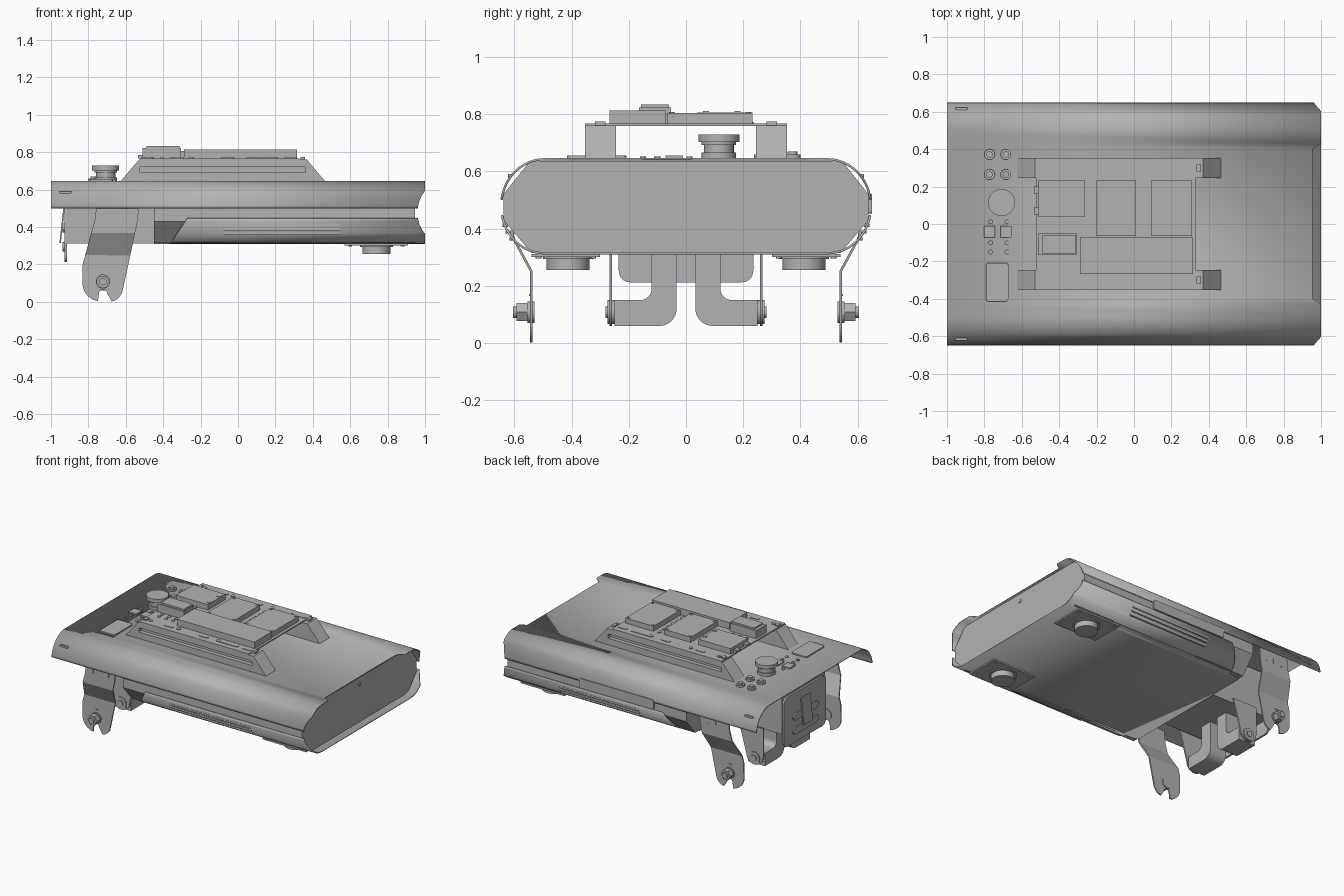
import bpy, bmesh, math
from mathutils import Vector

if "Cube" in bpy.data.objects:
    bpy.data.objects.remove(bpy.data.objects["Cube"], do_unlink=True)

grey = bpy.data.materials.new("plain_grey")
grey.use_nodes = True
grey.diffuse_color = (0.45, 0.45, 0.45, 1)
for node in grey.node_tree.nodes:
    if node.type == 'BSDF_PRINCIPLED':
        node.inputs["Base Color"].default_value = grey.diffuse_color


def finish(name, bm, smooth=True, thickness=0):
    bmesh.ops.recalc_face_normals(bm, faces=bm.faces)
    mesh = bpy.data.meshes.new(name)
    bm.to_mesh(mesh)
    bm.free()
    mesh.materials.append(grey)
    ob = bpy.data.objects.new(name, mesh)
    bpy.context.collection.objects.link(ob)
    if thickness:
        mod = ob.modifiers.new("sheet", 'SOLIDIFY')
        mod.thickness = thickness
        mod.offset = 0
    if smooth:
        bpy.ops.object.select_all(action='DESELECT')
        ob.select_set(True)
        bpy.context.view_layer.objects.active = ob
        bpy.ops.object.shade_smooth_by_angle(angle=math.radians(30))
    return ob


def place(axis, u, v, w):
    return {'x': Vector((w, u, v)), 'y': Vector((u, w, v)), 'z': Vector((u, v, w))}[axis]


def prism(name, pts, axis, a, b, smooth=True):
    """Extrude a flat outline along an axis from a to b."""
    bm = bmesh.new()
    face = bm.faces.new([bm.verts.new(place(axis, u, v, a)) for u, v in pts])
    ext = bmesh.ops.extrude_face_region(bm, geom=[face])
    shift = place(axis, 0, 0, b - a)
    bmesh.ops.translate(bm, vec=shift, verts=[g for g in ext["geom"] if isinstance(g, bmesh.types.BMVert)])
    return finish(name, bm, smooth)


def rect(u0, u1, v0, v1):
    return [(u0, v0), (u1, v0), (u1, v1), (u0, v1)]


def arc(cu, cv, r, a0, a1, n=8):
    angles = [math.radians(a0 + (a1 - a0) * i / n) for i in range(n + 1)]
    return [(cu + r * math.cos(t), cv + r * math.sin(t)) for t in angles]


def rrect(u0, u1, v0, v1, r):
    return (arc(u1 - r, v1 - r, r, 0, 90, 5) + arc(u0 + r, v1 - r, r, 90, 180, 5)
            + arc(u0 + r, v0 + r, r, 180, 270, 5) + arc(u1 - r, v0 + r, r, 270, 360, 5))


def disc(name, u, v, r, axis, a, b, n=32):
    return prism(name, arc(u, v, r, 0, 360 * (n - 1) / n, n - 1), axis, a, b)


def box(name, x0, x1, y0, y1, z0, z1):
    return prism(name, rect(x0, x1, y0, y1), 'z', z0, z1, False)


def sheet(name, pts, start, end):
    """Bent sheet along x whose two ends follow rules of (y, z)."""
    bm = bmesh.new()
    rows = [[bm.verts.new((f(y, z), y, z)) for f in (start, end)] for y, z in pts]
    for p, q in zip(rows, rows[1:]):
        bm.faces.new((p[0], p[1], q[1], q[0]))
    return finish(name, bm, True, 0.008)


# Outer shell profile
TOP, BOTTOM, MID = 0.642, 0.313, 0.478
HALF, RX = 0.646, 0.15


def side_curve(a0, a1, n=16):
    rz = TOP - MID
    return [(HALF - RX + RX * math.cos(t), MID + rz * math.sin(t))
            for t in (math.radians(a0 + (a1 - a0) * i / n) for i in range(n + 1))]


def flap(y):
    return 1.0 - 0.04 * max(0, (abs(y) - 0.6) / 0.046)


def upper_end(y, z):
    return 0.955 if abs(y) < 0.405 else flap(y)


def lower_start(y, z):
    return -0.45 if abs(y) < 0.5 else -0.36 + 0.09 * (z - BOTTOM) / 0.135


half = side_curve(8, 90) + [(0.43, TOP), (0.4, TOP)]
sheet("upper_shell", half + [(-y, z) for y, z in reversed(half)], lambda y, z: -1.0, upper_end)
half = side_curve(-11, -90) + [(0.49, BOTTOM)]
sheet("lower_shell", half + [(-y, z) for y, z in reversed(half)], lower_start, lambda y, z: flap(y))

# Chassis with chamfered sides, forming the end panel
octo = [(0.54, 0.315), (0.638, 0.43), (0.638, 0.52), (0.545, 0.636)]
prism("chassis", octo + [(-y, z) for y, z in reversed(octo)], 'x', -0.45, 0.945, False)
disc("end_panel_plug", 0, 0.585, 0.013, 'x', 0.94, 0.95, 16)

# Rear equipment box and its cover
box("rear_box", -0.915, -0.44, -0.24, 0.24, 0.312, 0.625)
prism("rear_cover", rrect(-0.235, 0.235, 0.212, 0.56, 0.04), 'x', -0.928, -0.915)
for z in (0.27, 0.37):
    prism("cover_rib", rrect(-0.14, 0.14, z, z + 0.05, 0.025), 'x', -0.937, -0.928)
prism("cover_latch", [(-0.955, 0.315), (-0.947, 0.315), (-0.926, 0.5), (-0.934, 0.5)], 'y', -0.05, 0.05, False)


def leg_offset(z):
    return 0.54 + 0.065 * min(1, max(0, (z - 0.25) / 0.12))


def outer_leg(s):
    pts = ([(-0.755, 0.53), (-0.765, 0.44), (-0.83, 0.2)] + arc(-0.735, 0.1, 0.097, 180, 262, 6)
           + arc(-0.722, 0.045, 0.022, 180, 0, 6) + arc(-0.69, 0.075, 0.075, 282, 345, 5)
           + [(-0.535, 0.44), (-0.53, 0.53)])
    bm = bmesh.new()
    bm.faces.new([bm.verts.new((x, 0, z)) for x, z in pts])
    for cut in (0.25, 0.37):
        bmesh.ops.bisect_plane(bm, geom=bm.verts[:] + bm.edges[:] + bm.faces[:],
                               plane_co=(0, 0, cut), plane_no=(0, 0, 1))
    for v in bm.verts:
        v.co.y = s * leg_offset(v.co.z)
    finish("outer_leg", bm, False, 0.009)
    disc("leg_washer", -0.722, 0.108, 0.038, 'y', s * 0.53, s * 0.553)
    disc("leg_nut", -0.722, 0.108, 0.036, 'y', s * 0.553, s * 0.592, 6)
    disc("leg_bolt", -0.722, 0.108, 0.02, 'y', s * 0.592, s * 0.605, 16)
    box("leg_tab", -0.735, -0.71, s * 0.538, s * 0.548, 0.165, 0.172)
    for x in (-0.71, -0.65, -0.59):
        prism("leg_slot", rrect(x - 0.01, x + 0.01, 0.445, 0.49, 0.01), 'y', s * 0.605, s * 0.612)


for s in (-1, 1):
    outer_leg(s)
    # Inner bracket and elbow arm
    prism("inner_bracket", [(-0.79, 0.33), (-0.79, 0.13)] + arc(-0.722, 0.125, 0.065, 180, 360, 12)
          + [(-0.6, 0.33)], 'y', s * 0.258, s * 0.268)
    disc("bracket_boss", -0.722, 0.108, 0.042, 'y', s * 0.248, s * 0.275)
    disc("bracket_pin", -0.722, 0.108, 0.02, 'y', s * 0.275, s * 0.282, 16)
    elbow = ([(0.033, 0.32)] + arc(0.093, 0.12, 0.06, 180, 270) + [(0.25, 0.06), (0.25, 0.15)]
             + arc(0.16, 0.19, 0.04, 270, 180) + [(0.12, 0.32)])
    prism("elbow_arm", [(s * y, z) for y, z in elbow], 'x', -0.79, -0.66)

    # Feet with mounting plates
    y0, y1 = sorted((s * 0.3, s * 0.54))
    box("foot_plate", 0.57, 0.91, y0, y1, 0.3, 0.311)
    disc("foot", 0.74, s * 0.412, 0.075, 'z', 0.256, 0.3, 48)
    disc("foot_collar", 0.74, s * 0.412, 0.088, 'z', 0.294, 0.301, 48)
    for x in (0.6, 0.88):
        for y in (0.325, 0.515):
            disc("foot_screw", x, s * y, 0.01, 'z', 0.296, 0.3, 12)

    # Side louvres and shell slots
    for z, y in ((0.365, 0.607), (0.388, 0.622), (0.411, 0.632)):
        prism("louvre", rrect(-0.08, 0.545, z - 0.006, z + 0.006, 0.006), 'y', s * (y - 0.01), s * (y + 0.009))
    prism("shell_slot", rrect(-0.955, -0.89, 0.579, 0.591, 0.006), 'y', s * 0.61, s * 0.622)

    # Raised rail with an outer groove
    def layer(name, z0, z1, y0, y1, x0=None, x1=None):
        lo, hi = (z0 - TOP) / 0.118 * 0.1, (z1 - TOP) / 0.118 * 0.1
        if x1 is None:
            pts = [(-0.63 + lo, z0), (0.468 - lo, z0), (0.468 - hi, z1), (-0.63 + hi, z1)]
        else:
            edge, d = (-0.63, 1) if x0 < 0 else (0.468, -1)
            pts = [(edge + d * lo, z0), (x1, z0), (x1, z1), (edge + d * hi, z1)]
        prism(name, pts, 'y', s * y0, s * y1, False)
    layer("rail_base", TOP, 0.692, 0.245, 0.353)
    layer("rail_core", 0.692, 0.722, 0.245, 0.325)
    layer("rail_cap", 0.722, 0.76, 0.245, 0.353)
    layer("rail_end", 0.692, 0.722, 0.325, 0.353, -1, -0.525)
    layer("rail_end", 0.692, 0.722, 0.325, 0.353, 1, 0.362)
    for x, w in ((-0.325, 0.035), (-0.055, 0.035), (0.13, 0.085), (0.28, 0.035)):
        prism("tray_slot", rrect(x - w, x + w, s * 0.302 - 0.013, s * 0.302 + 0.013, 0.012), 'z', 0.766, 0.771)
    for x in (-0.47, -0.25, 0.06):
        disc("tray_screw", x, s * 0.302, 0.014, 'z', 0.766, 0.772, 16)
    for x in (-0.505, 0.345):
        box("rail_clip", x - 0.012, x + 0.012, s * 0.3 - 0.018, s * 0.3 + 0.018, 0.758, 0.774)

# Access strip on the back side
prism("access_strip", rrect(-0.2, 0.38, 0.452, 0.52, 0.01), 'y', 0.638, 0.65)

# Equipment tray and modules
box("tray", -0.525, 0.33, -0.353, 0.353, 0.758, 0.767)
for x0, x1 in ((-0.2, 0.01), (0.09, 0.31)):
    box("square_module", x0, x1, -0.065, 0.233, 0.767, 0.803)
    for x in (x0 + 0.015, x1 - 0.015):
        for y in (-0.05, 0.218):
            disc("module_screw", x, y, 0.009, 'z', 0.803, 0.807, 12)
box("long_module", -0.29, 0.315, -0.267, -0.072, 0.767, 0.813)
box("rear_module", -0.51, -0.262, 0.038, 0.233, 0.767, 0.806)
for y in (0.07, 0.18):
    box("rear_module_tab", -0.535, -0.51, y - 0.02, y + 0.02, 0.767, 0.785)
    box("module_notch", -0.285, -0.262, y - 0.01, y + 0.01, 0.806, 0.81)
box("switch_base", -0.51, -0.305, -0.165, -0.052, 0.767, 0.823)
box("switch_cap", -0.49, -0.312, -0.157, -0.06, 0.823, 0.834)
for x in (-0.46, -0.405, -0.35):
    prism("cable_slot", rrect(x - 0.01, x + 0.01, -0.03, 0.035, 0.009), 'z', 0.766, 0.774)
    for y in (-0.22, -0.185):
        prism("cable_hole", rrect(x - 0.01, x + 0.01, y - 0.013, y + 0.013, 0.009), 'z', 0.766, 0.772)
for y in (-0.04, 0.02, 0.07, 0.12, 0.17, 0.22):
    prism("gap_slot", rrect(0.042, 0.064, y - 0.015, y + 0.015, 0.01), 'z', 0.766, 0.772)

# Deck controls
for name, r, z0, z1 in (("knob_base", 0.06, TOP, 0.665), ("knob_stem", 0.052, 0.665, 0.692),
                        ("knob_collar", 0.06, 0.692, 0.702), ("knob_top", 0.072, 0.702, 0.728)):
    disc(name, -0.708, 0.115, r, 'z', z0, z1, 48)
for x in (-0.772, -0.685):
    for y in (0.372, 0.265):
        disc("button_ring", x, y, 0.028, 'z', TOP, 0.658)
        disc("button", x, y, 0.017, 'z', 0.658, 0.669, 16)
    box("socket", x - 0.03, x + 0.03, -0.072, -0.01, TOP, 0.655)
    for y in (-0.15, -0.1, 0.012):
        disc("deck_screw", x + 0.005, y, 0.011, 'z', TOP, 0.652, 12)
prism("deck_cover", rrect(-0.792, -0.672, -0.415, -0.208, 0.015), 'z', TOP, 0.655)
